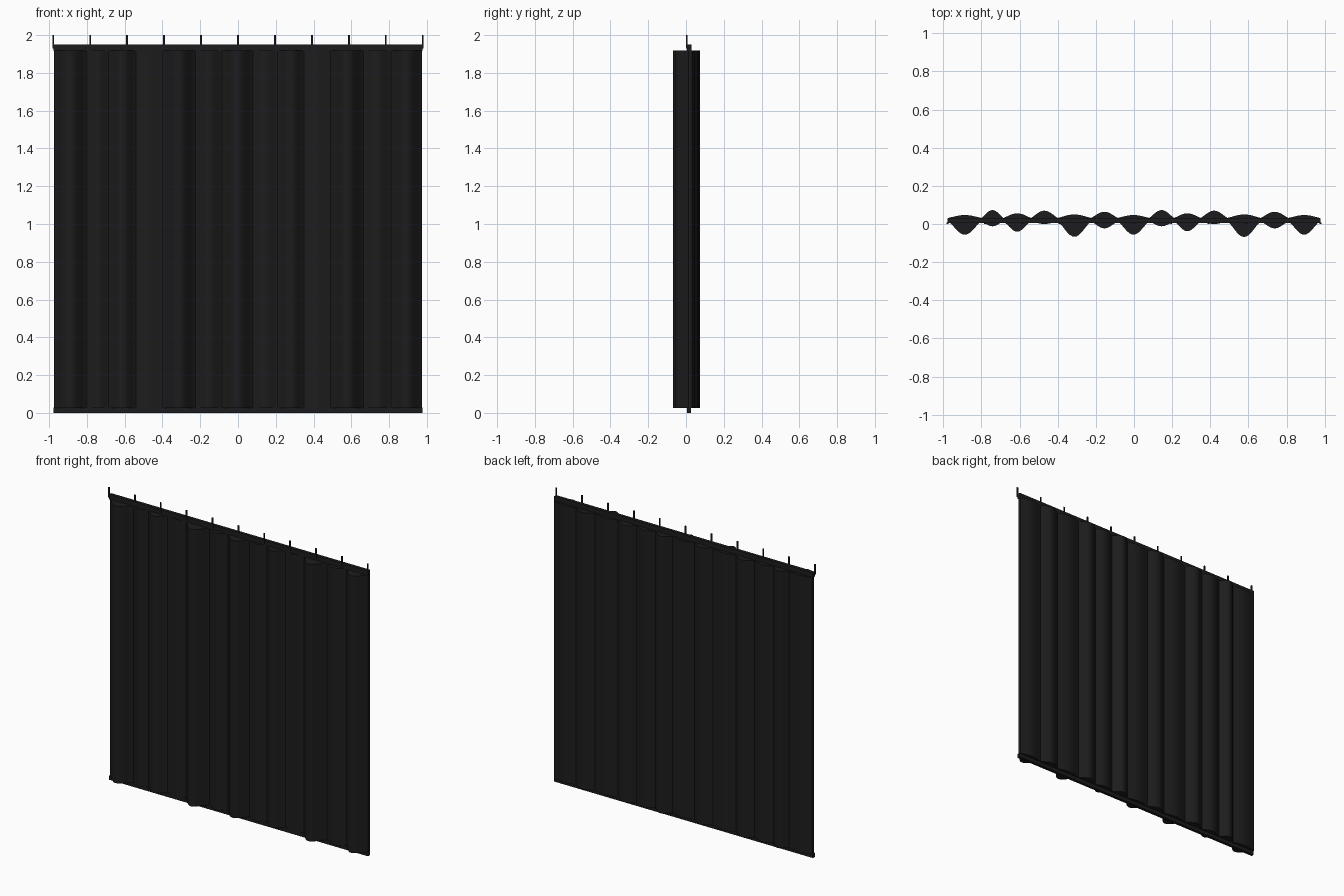
import bpy, bmesh, math

if "Cube" in bpy.data.objects:
    bpy.data.objects.remove(bpy.data.objects["Cube"])

mat = bpy.data.materials.new("black_fabric")
mat.diffuse_color = (0.012, 0.012, 0.013, 1)
mat.use_nodes = True
mat.node_tree.nodes["Principled BSDF"].inputs["Base Color"].default_value = mat.diffuse_color


def finish(bm, name):
    bmesh.ops.recalc_face_normals(bm, faces=bm.faces)
    me = bpy.data.meshes.new(name)
    bm.to_mesh(me)
    bm.free()
    ob = bpy.data.objects.new(name, me)
    bpy.context.collection.objects.link(ob)
    me.materials.append(mat)
    return ob


def box(name, x0, x1, y0, y1, z0, z1):
    bm = bmesh.new()
    bmesh.ops.create_cube(bm, size=1)
    for v in bm.verts:
        v.co.x = x0 if v.co.x < 0 else x1
        v.co.y = y0 if v.co.y < 0 else y1
        v.co.z = z0 if v.co.z < 0 else z1
    return finish(bm, name)


# Pleats: pinch positions along x, with front and back reach of each fold
nodes = [-.975, -.80, -.685, -.54, -.40, -.225, -.085, .08, .21, .35, .49, .665, .81, .975]
front = [-.056, -.012, -.04, 0, -.067, -.023, -.056, -.012, -.038, 0, -.068, -.023, -.056]
back = [.047, .073, .056, .07, .05, .064, .047, .073, .056, .07, .05, .064, .047]
Y_FRONT, Y_BACK, STEPS = 0.012, 0.032, 14
Z0, Z1 = 0.025, 1.918

columns = []
for i in range(len(front)):
    a, b = nodes[i], nodes[i + 1]
    last = i == len(front) - 1
    for k in range(STEPS + (1 if last else 0)):
        t = k / STEPS
        s = abs(math.sin(math.pi * t))
        columns.append((a + (b - a) * t,
                        Y_FRONT + (front[i] - Y_FRONT) * s ** 1.4,
                        Y_BACK + (back[i] - Y_BACK) * s ** 1.2))

# Curtain: closed pleated body, front and back sheets with end caps
bm = bmesh.new()
rings = [[bm.verts.new(p) for p in ((x, f, Z0), (x, f, Z1), (x, b, Z1), (x, b, Z0))]
         for x, f, b in columns]
for r, q in zip(rings, rings[1:]):
    for j in range(4):
        n = (j + 1) % 4
        bm.faces.new((r[j], q[j], q[n], r[n]))
bm.faces.new(rings[0])
bm.faces.new(rings[-1])
curtain = finish(bm, "curtain_pleats")
bpy.context.view_layer.objects.active = curtain
curtain.select_set(True)
bpy.ops.object.shade_smooth_by_angle(angle=math.radians(30))

# Header tape and bottom hem
box("header_tape", -.978, .978, .006, .028, 1.915, 1.95)
box("bottom_hem", -.978, .978, .006, .026, 0, .028)

# Hooks along the header
for i in range(11):
    x = -.978 + i * .1956
    box(f"hook_{i + 1}", x - .005, x + .005, .001, .007, 1.93, 2.0)
